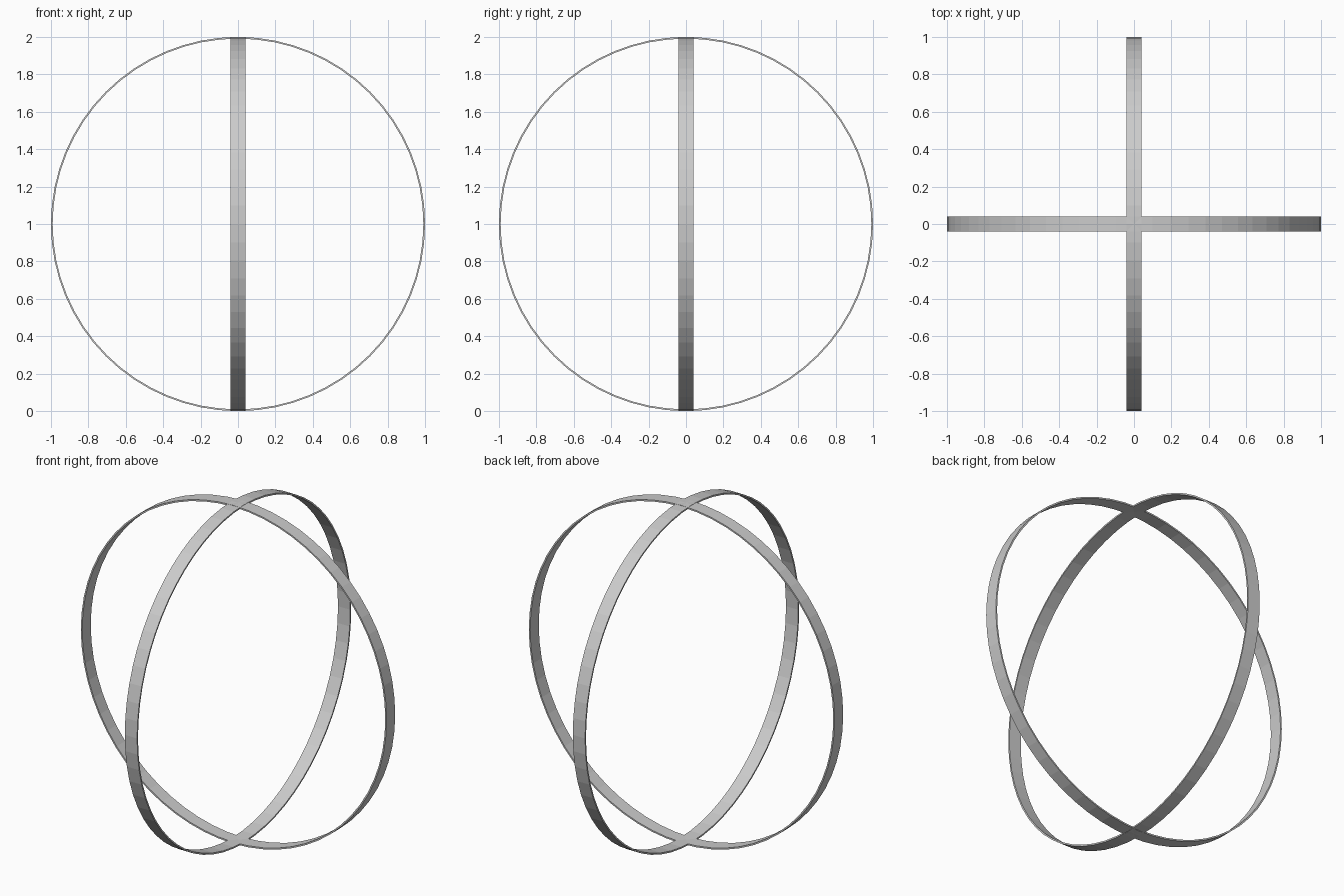
import bpy, bmesh
from math import cos, sin, pi

if "Cube" in bpy.data.objects:
    bpy.data.objects.remove(bpy.data.objects["Cube"])

SEGMENTS = 64
OUTER, INNER, HALF_WIDTH = 1.0, 0.991, 0.04


def hoop(name, turn):
    """Thin flat band standing upright, turned about z."""
    bm = bmesh.new()
    profile = [(OUTER, -HALF_WIDTH), (OUTER, HALF_WIDTH),
               (INNER, HALF_WIDTH), (INNER, -HALF_WIDTH)]
    rings = []
    for i in range(SEGMENTS):
        a = 2 * pi * i / SEGMENTS
        rings.append([bm.verts.new((r * cos(a), y, r * sin(a))) for r, y in profile])
    for i, ring in enumerate(rings):
        nxt = rings[(i + 1) % SEGMENTS]
        for k in range(4):
            j = (k + 1) % 4
            bm.faces.new((ring[k], ring[j], nxt[j], nxt[k]))
    bmesh.ops.recalc_face_normals(bm, faces=bm.faces)
    mesh = bpy.data.meshes.new(name)
    bm.to_mesh(mesh)
    bm.free()
    obj = bpy.data.objects.new(name, mesh)
    obj.location.z = OUTER
    obj.rotation_euler.z = turn
    bpy.context.collection.objects.link(obj)


# Two identical hoops crossing at the poles
hoop("front_hoop", 0)
hoop("side_hoop", pi / 2)
